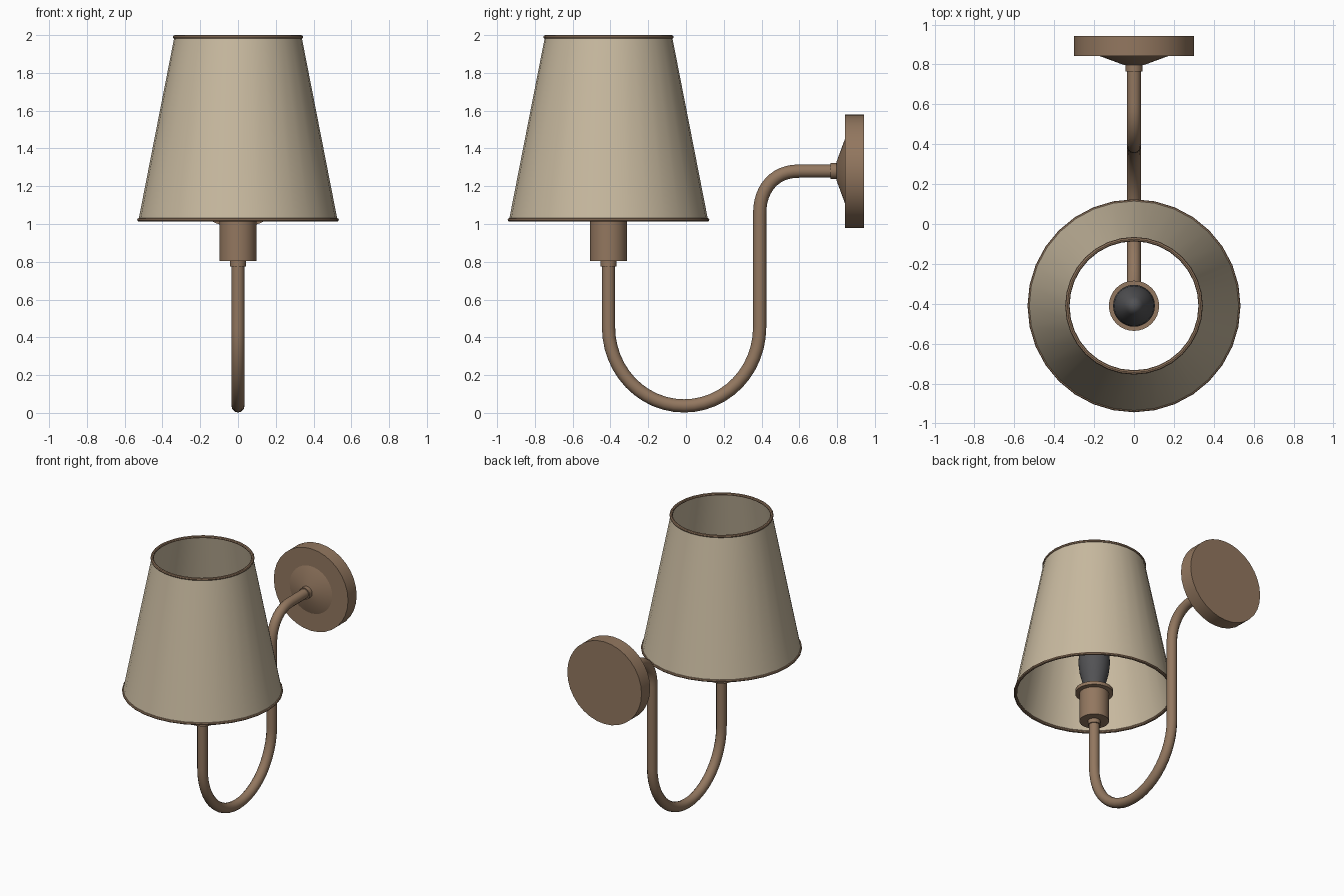
import bpy, bmesh, math
from mathutils import Matrix, Vector

if "Cube" in bpy.data.objects:
    bpy.data.objects.remove(bpy.data.objects["Cube"])

SHADE_Y, ARM_Y, PLATE_Z = -0.41, 0.39, 1.28


def material(name, rgb):
    m = bpy.data.materials.new(name)
    m.diffuse_color = (*rgb, 1)
    m.use_nodes = True
    m.node_tree.nodes["Principled BSDF"].inputs["Base Color"].default_value = m.diffuse_color
    return m


bronze = material("brushed bronze", (0.29, 0.185, 0.115))
linen = material("beige linen", (0.58, 0.49, 0.35))
dark = material("dark grey bulb", (0.085, 0.085, 0.09))


def finish(ob, mat, angle=30):
    ob.data.materials.clear()
    ob.data.materials.append(mat)
    bpy.ops.object.select_all(action='DESELECT')
    ob.select_set(True)
    bpy.context.view_layer.objects.active = ob
    bpy.ops.object.shade_smooth_by_angle(angle=math.radians(angle))


def lathe(name, profile, mat, matrix, closed=False, sides=32):
    """Turn (radius, height) points around the local z axis."""
    bm = bmesh.new()
    verts = [bm.verts.new((r, 0, h)) for r, h in profile]
    pairs = list(zip(verts, verts[1:] + verts[:1]))
    edges = [bm.edges.new(p) for p in (pairs if closed else pairs[:-1])]
    bmesh.ops.spin(bm, geom=verts + edges, cent=(0, 0, 0), axis=(0, 0, 1),
                   angle=math.tau, steps=sides, use_merge=False)
    bmesh.ops.remove_doubles(bm, verts=bm.verts, dist=1e-4)
    bmesh.ops.recalc_face_normals(bm, faces=bm.faces)
    bm.transform(matrix)
    me = bpy.data.meshes.new(name)
    bm.to_mesh(me)
    bm.free()
    ob = bpy.data.objects.new(name, me)
    bpy.context.collection.objects.link(ob)
    finish(ob, mat)
    return ob


upright = Matrix.Translation((0, SHADE_Y, 0))
wallward = Matrix.Translation((0, 0, PLATE_Z)) @ Matrix.Rotation(-math.pi / 2, 4, 'X')

# Thin tapered fabric shade, open at both ends
lathe("lamp_shade", [(0.527, 1.02), (0.337, 1.99), (0.331, 1.99), (0.521, 1.02)],
      linen, upright, closed=True)

# Trim rings on the shade rims
for name, r, z in (("shade_bottom_trim", 0.523, 1.022), ("shade_top_trim", 0.334, 1.99)):
    ring = [(r + 0.011 * math.cos(i * math.tau / 8), z + 0.010 * math.sin(i * math.tau / 8))
            for i in range(8)]
    lathe(name, ring, bronze, upright, closed=True)

# Bulb holder with flange, and the collar below it
lathe("bulb_socket", [(0, 0.805), (0.098, 0.805), (0.098, 1.012), (0.126, 1.016),
                      (0.126, 1.04), (0.075, 1.04), (0.06, 1.075), (0, 1.075)],
      bronze, upright)
lathe("socket_collar", [(0, 0.775), (0.042, 0.775), (0.042, 0.81), (0, 0.81)], bronze, upright)

# Candle bulb
lathe("bulb", [(0, 1.05), (0.07, 1.05), (0.078, 1.1), (0.096, 1.17), (0.105, 1.25),
               (0.1, 1.32), (0.08, 1.4), (0.045, 1.48), (0, 1.54)], dark, upright)

# Wall plate, its cone and the arm collar
lathe("wall_plate", [(0, 0.842), (0.3, 0.842), (0.3, 0.942), (0, 0.942)], bronze, wallward)
lathe("plate_cone", [(0, 0.797), (0.05, 0.797), (0.18, 0.845), (0, 0.845)], bronze, wallward)
lathe("arm_collar", [(0, 0.765), (0.042, 0.765), (0.042, 0.80), (0, 0.80)], bronze, wallward)

# Curved arm: down from the socket, round the U, up, and over to the wall
R = (ARM_Y - SHADE_Y) / 2
mid, low = (ARM_Y + SHADE_Y) / 2, 0.037
path = [(SHADE_Y, 0.79)]
for i in range(25):
    a = math.pi + math.pi * i / 24
    path.append((mid + R * math.cos(a), low + R * 1.04 * (1 + math.sin(a))))
for i in range(13):
    a = math.pi - math.pi / 2 * i / 12
    c, s = abs(math.cos(a)) ** 0.9, math.sin(a) ** 0.9
    path.append((ARM_Y + 0.21 * (1 - c), PLATE_Z - 0.23 * (1 - s)))
path.append((0.81, PLATE_Z))

cu = bpy.data.curves.new("arm", 'CURVE')
cu.dimensions = '3D'
cu.bevel_depth = 0.035
cu.bevel_resolution = 4
cu.use_fill_caps = True
sp = cu.splines.new('POLY')
sp.points.add(len(path) - 1)
for p, (y, z) in zip(sp.points, path):
    p.co = (0, y, z, 1)
arm = bpy.data.objects.new("arm", cu)
bpy.context.collection.objects.link(arm)
bpy.ops.object.select_all(action='DESELECT')
arm.select_set(True)
bpy.context.view_layer.objects.active = arm
bpy.ops.object.convert(target='MESH')
finish(bpy.context.view_layer.objects.active, bronze, 40)
